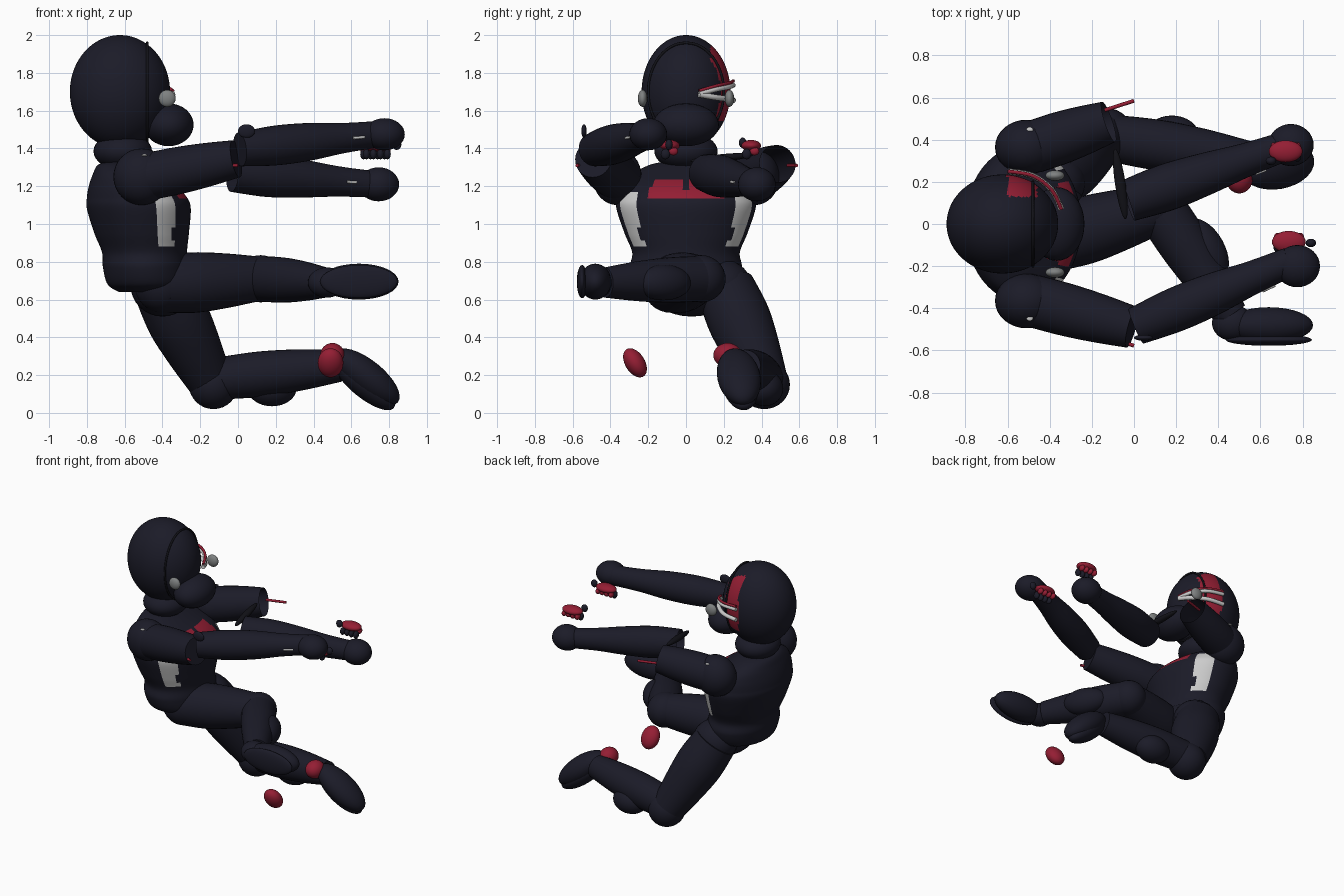
import bpy, bmesh, math
from mathutils import Vector, Matrix

if "Cube" in bpy.data.objects:
    bpy.data.objects.remove(bpy.data.objects["Cube"])


def material(name, rgb):
    m = bpy.data.materials.new(name)
    m.use_nodes = True
    m.diffuse_color = (*rgb, 1)
    bsdf = m.node_tree.nodes["Principled BSDF"]
    bsdf.inputs["Base Color"].default_value = (*rgb, 1)
    bsdf.inputs["Roughness"].default_value = 0.6
    return m


NAVY = material("dark navy", (0.011, 0.011, 0.021))
RED = material("crimson", (0.3, 0.013, 0.034))
WHITE = material("pale grey", (0.6, 0.6, 0.6))
GREY = material("mid grey", (0.21, 0.22, 0.22))
BLACK = material("near black", (0.006, 0.006, 0.009))


def finish(name, bm, *mats):
    bmesh.ops.recalc_face_normals(bm, faces=bm.faces)
    for f in bm.faces:
        f.smooth = True
    me = bpy.data.meshes.new(name)
    bm.to_mesh(me)
    bm.free()
    ob = bpy.data.objects.new(name, me)
    bpy.context.collection.objects.link(ob)
    for m in mats:
        me.materials.append(m)
    return ob


def ball(name, at, size, mat=NAVY, along=(0, 0, 1), segs=32):
    """Ellipsoid whose local z follows the direction 'along'."""
    bm = bmesh.new()
    bmesh.ops.create_uvsphere(bm, u_segments=segs, v_segments=segs // 2, radius=1)
    turn = Vector(along).to_track_quat("Z", "Y").to_matrix().to_4x4()
    if tuple(along) == (0, 0, 1):
        turn = Matrix.Identity(4)
    bm.transform(Matrix.Translation(at) @ turn @ Matrix.Diagonal((*size, 1)))
    return finish(name, bm, mat)


def smooth_steps(rows, steps):
    """Catmull-Rom interpolation through rows of numbers."""
    rows = [Vector(r) for r in rows]
    out = []
    for i in range(len(rows) - 1):
        a, b, c, d = (rows[max(0, min(len(rows) - 1, i + k))] for k in (-1, 0, 1, 2))
        for s in range(steps):
            t = s / steps
            out.append(b + (c - a) * (t / 2) + (a * 2 - b * 5 + c * 4 - d) * (t * t / 2)
                       + (b * 3 - a - c * 3 + d) * (t ** 3 / 2))
    return out + [rows[-1]]


def loft(bm, rings, caps=True):
    loops = [[bm.verts.new(p) for p in ring] for ring in rings]
    n = len(loops[0])
    for lo, hi in zip(loops, loops[1:]):
        for i in range(n):
            bm.faces.new((lo[i], lo[(i + 1) % n], hi[(i + 1) % n], hi[i]))
    if caps:
        bm.faces.new(loops[0][::-1])
        bm.faces.new(loops[-1])


def limb(name, start, end, radii, caps=True, n=32):
    """Round tube from start to end, with radii spread evenly along it."""
    start, end = Vector(start), Vector(end)
    turn = (end - start).to_track_quat("Z", "Y")
    rows = smooth_steps([(i / (len(radii) - 1), r) for i, r in enumerate(radii)], 6)
    rings = []
    for t, r in rows:
        rings.append([start.lerp(end, t) + turn @ Vector((r * math.cos(a), r * math.sin(a), 0))
                      for a in (math.tau * i / n for i in range(n))])
    bm = bmesh.new()
    loft(bm, rings, caps)
    ob = finish(name, bm, NAVY)
    bpy.context.view_layer.objects.active = ob
    ob.select_set(True)
    bpy.ops.object.shade_smooth_by_angle()
    ob.select_set(False)


def bar(name, points, radius, mat):
    """Thin rod following a smooth path."""
    cu = bpy.data.curves.new(name, "CURVE")
    cu.dimensions = "3D"
    cu.bevel_depth = radius
    cu.use_fill_caps = True
    path = smooth_steps(points, 6)
    sp = cu.splines.new("POLY")
    sp.points.add(len(path) - 1)
    for p, co in zip(sp.points, path):
        p.co = (*co, 1)
    cu.materials.append(mat)
    ob = bpy.data.objects.new(name, cu)
    bpy.context.collection.objects.link(ob)


# Torso: rows are height, centre x, half depth, half width
profile = [(0.64, -0.48, 0.15, 0.18), (0.68, -0.48, 0.21, 0.26), (0.77, -0.49, 0.225, 0.295),
           (0.85, -0.495, 0.225, 0.285), (0.95, -0.51, 0.25, 0.325), (1.08, -0.525, 0.275, 0.368),
           (1.14, -0.535, 0.265, 0.365), (1.2, -0.56, 0.23, 0.345), (1.26, -0.6, 0.17, 0.295),
           (1.31, -0.63, 0.115, 0.2), (1.33, -0.63, 0.07, 0.12)]
rows = smooth_steps(profile, 12)
N = 128
bm = bmesh.new()
loft(bm, [[(cx + rx * math.cos(math.tau * i / N), ry * math.sin(math.tau * i / N), z)
           for i in range(N)] for z, cx, rx, ry in rows])
for f in bm.faces:
    c = f.calc_center_median()
    z, cx, rx, ry = min(rows, key=lambda r: abs(r[0] - c.z))
    angle = math.degrees(math.atan2(abs(c.y) / ry, (c.x - cx) / rx))
    inner = 51 if 0.91 < c.z < 0.98 else 45
    if 0.88 < c.z < 1.17 and inner < angle < 70:
        f.material_index = 2      # side panels
    elif 1.135 < c.z < 1.237 and abs(c.y) < 0.21 - 0.4 * (c.z - 1.135) and c.x > cx:
        if c.z < 1.18 or abs(c.y) > 0.013:
            f.material_index = 1  # chest yoke
finish("torso", bm, NAVY, RED, WHITE)
ball("pelvis", (-0.4, 0.03, 0.68), (0.17, 0.24, 0.17))

# Head with a red panel on its left side
ball("neck", (-0.61, 0, 1.385), (0.155, 0.168, 0.1))
bm = bmesh.new()
bmesh.ops.create_uvsphere(bm, u_segments=96, v_segments=64, radius=1)
bm.transform(Matrix.Translation((-0.625, 0, 1.7)) @ Matrix.Diagonal((0.265, 0.235, 0.3, 1)))
for f in bm.faces:
    c = f.calc_center_median()
    if -0.6 < c.x < -0.46 and c.y > 0.13 and c.z > 1.55:
        f.material_index = 1
finish("helmet", bm, NAVY, RED)
ball("chin_guard", (-0.367, 0, 1.525), (0.132, 0.175, 0.113))
seam = [(-0.48, 0.2 * math.sin(a), 1.7 + 0.26 * math.cos(a))
        for a in (math.tau * i / 24 for i in range(25))]
bar("helmet_seam", seam, 0.007, BLACK)
for side, label in ((1, "left"), (-1, "right")):
    ball(label + "_visor_hinge", (-0.375, side * 0.23, 1.665), (0.045, 0.025, 0.045), GREY)
for name, front, tip, r, mat in (("visor_lower_trim", 1.685, 1.655, 0.015, WHITE),
                                 ("visor_upper_trim", 1.69, 1.735, 0.013, WHITE),
                                 ("visor_red_trim", 1.705, 1.757, 0.009, RED)):
    bar(name, [(-0.345, 0.07, front), (-0.39, 0.16, (front + tip) / 2),
               (-0.48, 0.228, front * 0.2 + tip * 0.8), (-0.6, 0.25, tip)], r, mat)

# Arms
for side, label, end in ((1, "left", (-0.12, 0.485, 1.32)), (-1, "right", (-0.01, -0.49, 1.345))):
    ball(label + "_shoulder", (-0.51, side * 0.365, 1.25), (0.15, 0.13, 0.15))
    limb(label + "_upper_arm", (-0.48, side * 0.365, 1.25), end,
         [0.125, 0.125, 0.116, 0.1], caps=side < 0)
    ball(label + "_shoulder_mark", (-0.495, side * 0.447, 1.364), (0.016, 0.014, 0.006), WHITE, segs=16)
limb("right_forearm", (0.01, -0.485, 1.395), (0.74, -0.18, 1.475), [0.09, 0.105, 0.1, 0.08, 0.07])
ball("right_wrist", (0.775, -0.2, 1.475), (0.108, 0.1, 0.085))
ball("right_elbow_pad", (0.045, -0.54, 1.492), (0.045, 0.014, 0.036))
bar("right_forearm_mark", [(0.61, -0.319, 1.455), (0.67, -0.291, 1.46)], 0.007, WHITE)
limb("left_forearm", (-0.03, 0.11, 1.27), (0.72, 0.37, 1.21),
     [0.1, 0.112, 0.1, 0.08, 0.07], caps=False)
ball("left_wrist", (0.745, 0.375, 1.21), (0.108, 0.1, 0.09))
bar("left_forearm_mark", [(0.577, 0.238, 1.223), (0.627, 0.257, 1.22)], 0.007, WHITE)
ball("left_elbow_cuff", (-0.065, 0.19, 1.35), (0.025, 0.02, 0.17), BLACK, along=(-0.15, 1, 0.1))
bar("left_elbow_trim", [(-0.14, 0.54, 1.31), (0, 0.585, 1.31)], 0.009, RED)
bar("right_elbow_trim", [(-0.07, -0.555, 1.31), (0, -0.578, 1.31)], 0.009, RED)

# Hands
for label, x, y, thumb in (("left", 0.72, 0.345, (0.65, 0.3, 1.43)),
                           ("right", 0.735, -0.085, (0.84, -0.09, 1.42))):
    ball(label + "_palm", (x, y, 1.415), (0.08, 0.052, 0.03), RED)
    ball(label + "_thumb", thumb, (0.025, 0.02, 0.028), segs=16)
    for i in range(4):
        fx = x - 0.055 + 0.037 * i
        ball(f"{label}_finger_{i}", (fx, y - 0.024, 1.37), (0.018, 0.025, 0.028), segs=16)
        ball(f"{label}_knuckle_{i}", (fx, y + 0.018, 1.385), (0.017, 0.025, 0.022), RED, segs=16)

# Right leg, raised forward
limb("right_thigh", (-0.4, -0.08, 0.68), (0.1, 0.07, 0.71), [0.15, 0.16, 0.145, 0.12])
ball("right_hip", (-0.4, -0.08, 0.68), (0.15, 0.15, 0.15))
ball("right_knee", (0.12, 0.08, 0.71), (0.125, 0.13, 0.125))
limb("right_shin", (0.12, 0.08, 0.71), (0.46, -0.43, 0.69), [0.12, 0.12, 0.105, 0.08])
ball("right_calf", (0.34, -0.12, 0.69), (0.09, 0.095, 0.16), along=(0.45, -0.8, 0))
ball("right_heel", (0.47, -0.47, 0.69), (0.1, 0.085, 0.08))
ball("right_foot", (0.64, -0.48, 0.695), (0.21, 0.085, 0.095))
ball("right_sole", (0.64, -0.55, 0.695), (0.205, 0.028, 0.088))

# Left leg, kneeling
ball("left_hip", (-0.39, 0.2, 0.66), (0.16, 0.15, 0.15))
limb("left_thigh", (-0.4, 0.21, 0.66), (-0.15, 0.42, 0.17), [0.155, 0.168, 0.15, 0.12])
ball("left_knee", (-0.13, 0.415, 0.15), (0.13, 0.135, 0.13))
limb("left_shin", (-0.12, 0.41, 0.18), (0.54, 0.31, 0.25), [0.11, 0.12, 0.11, 0.085])
ball("left_calf", (0.18, 0.415, 0.13), (0.13, 0.1, 0.095))
ball("left_foot", (0.68, 0.28, 0.19), (0.115, 0.09, 0.215), along=(0.31, 0.05, -0.25))
ball("left_sole", (0.67, 0.285, 0.15), (0.095, 0.07, 0.2), along=(0.31, 0.05, -0.25))

# Ankle guards
ball("left_ankle_guard", (0.5, 0.22, 0.305), (0.065, 0.075, 0.065), RED)
ball("right_ankle_guard", (0.49, -0.27, 0.265), (0.068, 0.052, 0.085), RED, along=(0, -0.5, 0.8))
